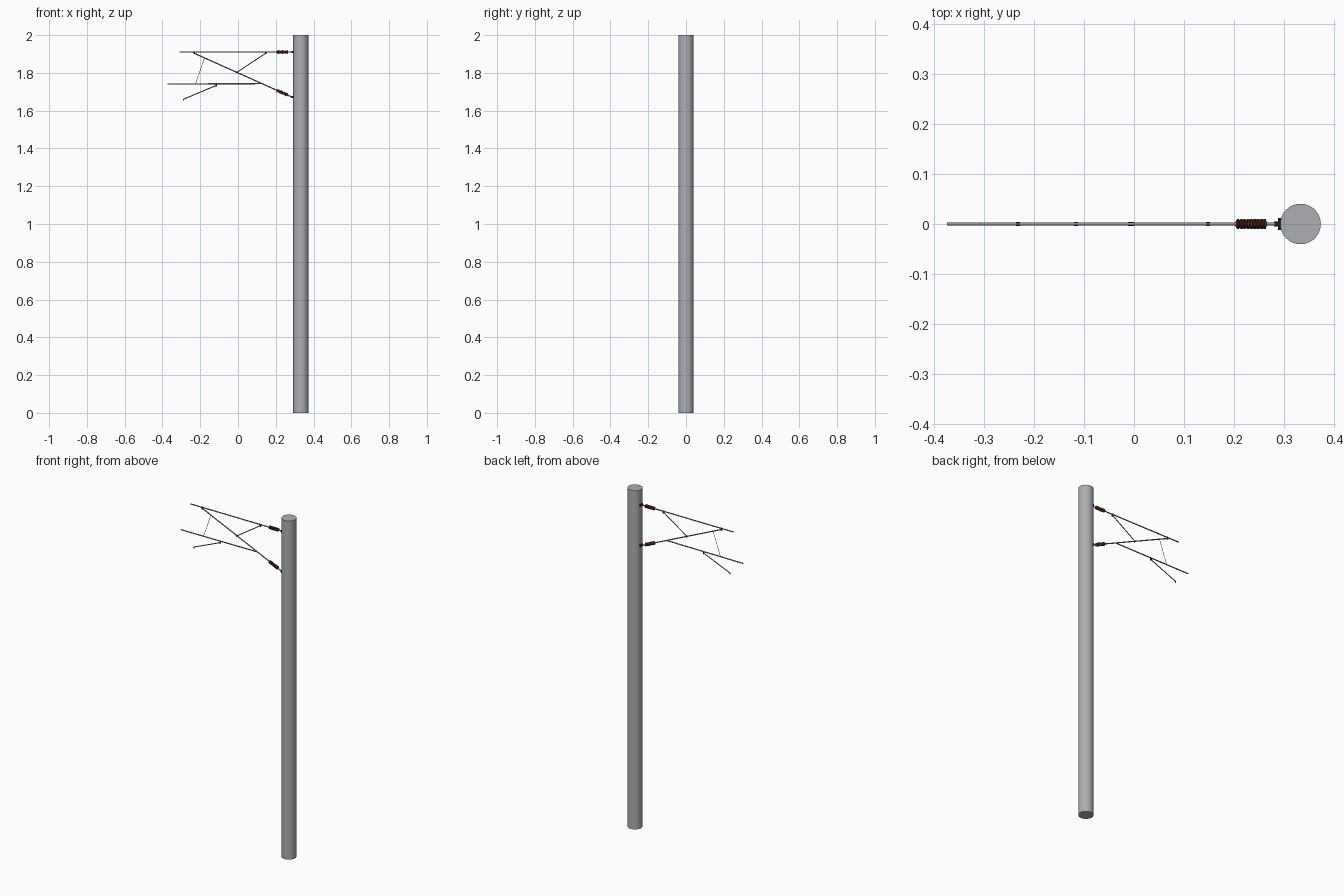
import bpy, math
from mathutils import Vector

if "Cube" in bpy.data.objects:
    bpy.data.objects.remove(bpy.data.objects["Cube"])


def mat(name, r, g, b):
    m = bpy.data.materials.new(name)
    m.diffuse_color = (r, g, b, 1)
    m.use_nodes = True
    m.node_tree.nodes["Principled BSDF"].inputs["Base Color"].default_value = m.diffuse_color
    return m


STEEL = mat("pole grey", 0.42, 0.43, 0.45)
TUBE = mat("tube grey", 0.30, 0.30, 0.31)
BLACK = mat("black fitting", 0.012, 0.012, 0.014)
CLAY = mat("insulator brown", 0.13, 0.035, 0.025)


def P(x, z):
    return Vector((x, 0, z))


def smooth(ob):
    bpy.ops.object.shade_smooth_by_angle(angle=math.radians(40))
    return ob


def lathe(name, a, b, profile, m, sides=16):
    """Revolve (distance, radius) pairs around the axis from a to b."""
    axis = (b - a).normalized()
    side = Vector((0, 1, 0))
    up = axis.cross(side)
    if up.length < 1e-4:
        side = Vector((1, 0, 0))
        up = axis.cross(side)
    verts, faces = [], []
    for d, r in profile:
        for i in range(sides):
            t = 2 * math.pi * i / sides
            verts.append(a + axis * d + (side * math.cos(t) + up * math.sin(t)) * r)
    for k in range(len(profile) - 1):
        for i in range(sides):
            j = (i + 1) % sides
            faces.append((k * sides + j, k * sides + i,
                          (k + 1) * sides + i, (k + 1) * sides + j))
    faces.append(tuple(range(sides)))
    n = (len(profile) - 1) * sides
    faces.append(tuple(n + i for i in reversed(range(sides))))
    me = bpy.data.meshes.new(name)
    me.from_pydata(verts, [], faces)
    me.materials.append(m)
    ob = bpy.data.objects.new(name, me)
    bpy.context.collection.objects.link(ob)
    # consistent outward normals
    import bmesh
    bm = bmesh.new()
    bm.from_mesh(me)
    bmesh.ops.recalc_face_normals(bm, faces=bm.faces)
    bm.to_mesh(me)
    bm.free()
    bpy.ops.object.select_all(action='DESELECT')
    ob.select_set(True)
    bpy.context.view_layer.objects.active = ob
    return smooth(ob)


def rod(name, a, b, r, m, sides=12):
    return lathe(name, a, b, [(0, r), ((b - a).length, r)], m, sides)


def insulator(name, a, b, fins=9):
    """Ribbed ceramic body with thin sheds."""
    step = (b - a).length / fins
    prof = []
    for i in range(fins):
        d = i * step
        prof += [(d, 0.0055), (d + step * 0.2, 0.010),
                 (d + step * 0.55, 0.010), (d + step * 0.75, 0.0055)]
    prof.append((fins * step, 0.0055))
    return lathe(name, a, b, prof, CLAY, 16)


def block(name, c, size, m, tilt=0):
    bpy.ops.mesh.primitive_cube_add(size=1, location=c, rotation=(0, tilt, 0))
    ob = bpy.context.object
    ob.name = name
    ob.scale = size
    ob.data.materials.append(m)
    return ob


# Pole
rod("pole", P(0.333, 0), P(0.333, 2), 0.0405, STEEL, 48)

# Key points of the bracket frame
top_in, top_out = P(0.286, 1.91), P(-0.31, 1.91)
low_in, low_out = P(0.286, 1.672), P(-0.232, 1.904)
direction = (low_out - low_in).normalized()


def on_diag(x):
    return low_in + direction * ((x - low_in.x) / direction.x)


tilt = math.atan2(-direction.z, direction.x) - math.pi

# Main tubes
rod("top_tube", P(0.21, 1.91), top_out, 0.0032, TUBE)
rod("diagonal_tube", on_diag(0.21), low_out, 0.0032, TUBE)
rod("registration_tube", on_diag(0.127), P(-0.374, 1.741), 0.0032, TUBE)
rod("brace_tube", P(0.148, 1.905), on_diag(-0.006), 0.0026, TUBE)
rod("drop_wire", on_diag(-0.177), P(-0.225, 1.742), 0.0012, TUBE, 8)
rod("steady_arm", P(-0.116, 1.733), P(-0.286, 1.662), 0.0028, TUBE)
rod("steady_arm_tip", P(-0.287, 1.665), P(-0.288, 1.653), 0.0025, TUBE)

# Insulators and pole fittings
for name, a, b, inner, t in (
        ("top", P(0.265, 1.91), P(0.204, 1.91), top_in, 0),
        ("lower", on_diag(0.263), on_diag(0.204), low_in, tilt)):
    insulator(name + "_insulator", a, b)
    rod(name + "_insulator_pin", inner, a, 0.0032, TUBE)
    block(name + "_hinge", inner, (0.008, 0.010, 0.010), BLACK, t)
    block(name + "_pole_plate", P(0.2915, inner.z), (0.007, 0.024, 0.012), BLACK)

# Clamps at the joints
block("outer_top_clamp", P(-0.232, 1.906), (0.008, 0.008, 0.014), BLACK)
block("brace_top_clamp", P(0.148, 1.906), (0.008, 0.008, 0.014), BLACK)
block("brace_lower_clamp", on_diag(-0.006), (0.010, 0.008, 0.008), BLACK, tilt)
block("steady_arm_clamp", P(-0.116, 1.735), (0.008, 0.007, 0.013), BLACK)
